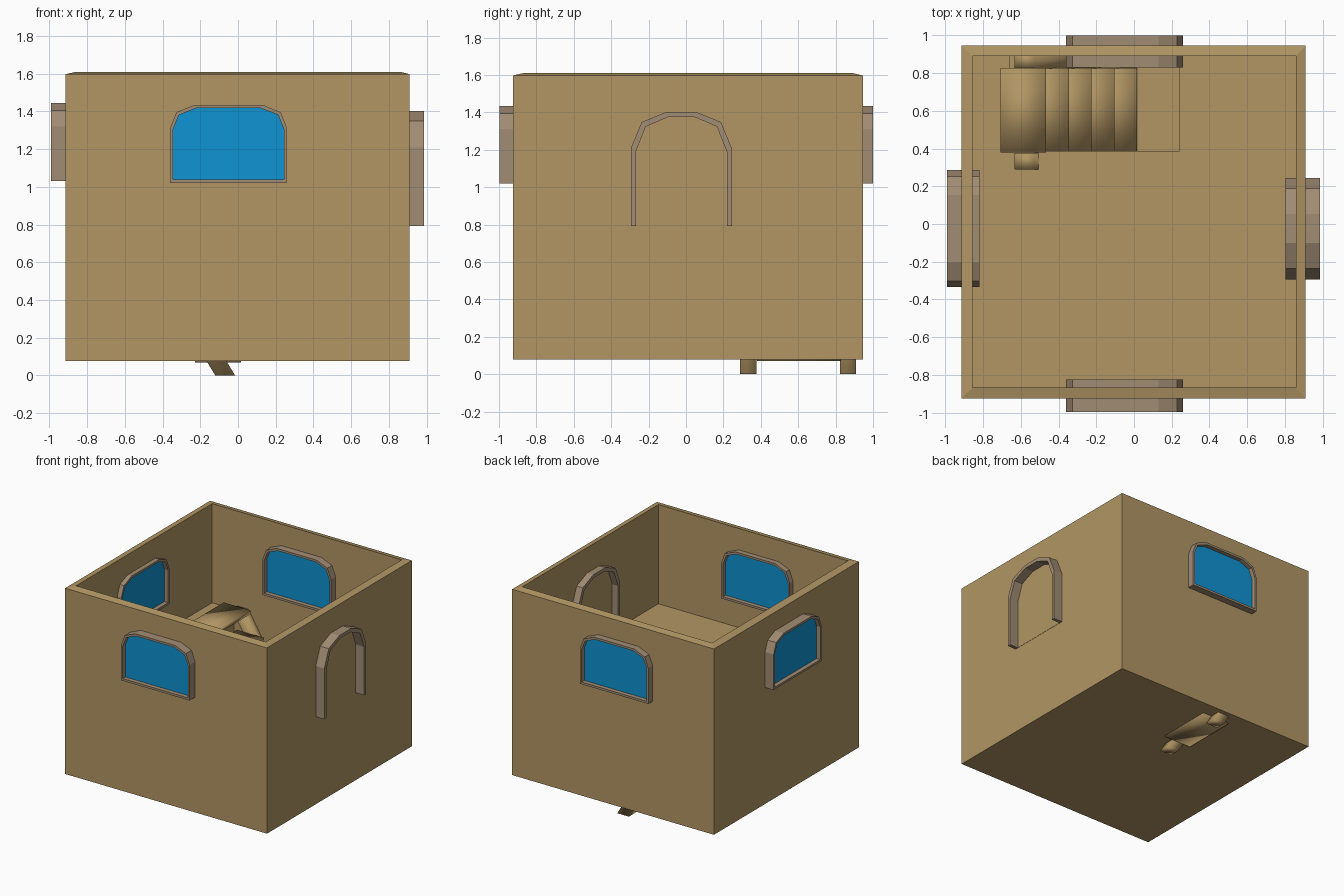
import bpy, bmesh

if "Cube" in bpy.data.objects:
    bpy.data.objects.remove(bpy.data.objects["Cube"])


def material(name, r, g, b):
    m = bpy.data.materials.new(name)
    lin = [((c / 255 + 0.055) / 1.055) ** 2.4 for c in (r, g, b)]
    m.diffuse_color = (*lin, 1)
    m.use_nodes = True
    m.node_tree.nodes["Principled BSDF"].inputs["Base Color"].default_value = m.diffuse_color
    return m


TAN = material("tan wall", 178, 150, 100)
FRAME = material("grey brown frame", 161, 140, 115)
BLUE = material("blue glass", 14, 147, 210)


def make(name, quads, mat, smooth=False, fix=True):
    """Object from a list of polygons given as point lists."""
    bm = bmesh.new()
    for q in quads:
        bm.faces.new([bm.verts.new(p) for p in q])
    bmesh.ops.remove_doubles(bm, verts=bm.verts, dist=1e-5)
    if fix:
        bmesh.ops.recalc_face_normals(bm, faces=bm.faces)
    for f in bm.faces:
        f.smooth = smooth
    me = bpy.data.meshes.new(name)
    bm.to_mesh(me)
    bm.free()
    me.materials.append(mat)
    ob = bpy.data.objects.new(name, me)
    bpy.context.collection.objects.link(ob)
    return ob


def rect(x0, x1, y0, y1, z):
    return [(x0, y0, z), (x1, y0, z), (x1, y1, z), (x0, y1, z)]


def bridge(a, b, closed=True):
    n = len(a)
    return [[a[i], a[(i + 1) % n], b[(i + 1) % n], b[i]]
            for i in range(n if closed else n - 1)]


def prism(a, b):
    return [a, b] + bridge(a, b)


# Building shell: sloped rim, raised floor, stairwell shaft
OX0, OX1, OY0, OY1 = -0.915, 0.91, -0.925, 0.945
IX0, IX1, IY0, IY1 = -0.857, 0.858, -0.868, 0.89
SX0, SX1, SY0 = -0.66, 0.24, 0.387
FLOOR = 0.8
rings = [rect(OX0, OX1, OY0, OY1, 0.078),
         rect(OX0, OX1, OY0, OY1, 1.597),
         rect(IX0, IX1, IY0, IY1, 1.61),
         rect(IX0, IX1, IY0, IY1, FLOOR)]
shell = [rings[0]]
for a, b in zip(rings, rings[1:]):
    shell += bridge(a, b)
shell += [rect(IX0, IX1, IY0, SY0, FLOOR),
          rect(IX0, SX0, SY0, IY1, FLOOR),
          rect(SX1, IX1, SY0, IY1, FLOOR)]
shaft_top = rect(SX0, SX1, SY0, IY1, FLOOR)
shaft_low = rect(SX0, SX1, SY0, IY1, 0.085)
shell += bridge(shaft_top, shaft_low) + [shaft_low]
make("building_shell", shell, TAN)


# Openings: a side maps (along, depth, height) to world space
def front_back(u, d, z):
    return (u, d, z)


def left_right(u, d, z):
    return (d, u, z)


def place(side, outline, d):
    return [side(u, d, z) for u, z in outline]


def shrink(outline, cu, cz, su, sz):
    return [(cu + (u - cu) * su, cz + (z - cz) * sz) for u, z in outline]


def frame(name, side, outer, inner, d0, d1, closed):
    o0, o1 = place(side, outer, d0), place(side, outer, d1)
    i0, i1 = place(side, inner, d0), place(side, inner, d1)
    quads = []
    for a, b in ((o0, o1), (o1, i1), (i1, i0), (i0, o0)):
        quads += bridge(a, b, closed)
    if not closed:
        for k in (0, -1):
            quads.append([o0[k], o1[k], i1[k], i0[k]])
    make(name, quads, FRAME)


def arch(c, z0, half):
    """Mirror the right half of an arch outline about u = c."""
    return ([(c - h, z0 + z) for h, z in half]
            + [(c + h, z0 + z) for h, z in reversed(half)])


WINDOW = [(0.31, 0), (0.31, 0.29), (0.277, 0.375), (0.18, 0.415)]


def window(name, side, c, z0, d0, d1):
    outer = arch(c, z0, WINDOW)
    inner = shrink(outer, c, z0 + 0.2075, 0.95, 0.915)
    frame(name + "_window_frame", side, outer, inner, d0, d1, True)
    make(name + "_window_glass",
         prism(place(side, inner, d0 + 0.035), place(side, inner, d1 - 0.035)),
         BLUE)


window("front", front_back, -0.05, 1.02, -0.997, -0.825)
window("back", front_back, -0.05, 1.02, 0.83, 1.0)
window("left", left_right, -0.025, 1.03, -0.992, -0.82)

# Arched doorway in the right wall, open at the bottom
DOOR = [(0.27, 0), (0.27, 0.415), (0.212, 0.555), (0.077, 0.61)]
door = arch(-0.025, 0.793, DOOR)
door_in = shrink(door, -0.025, 0.793, 0.9, 0.955)
frame("door_frame", left_right, door, door_in, 0.802, 0.987, False)
make("door_panel", prism(place(left_right, door_in, IX1 - 0.002),
                         place(left_right, door_in, OX1 + 0.002)), TAN)

# Stair: two slanted rails and five treads
TOP_Z = 0.835
RUN = -TOP_Z * 0.615
for name, y0, y1 in (("front", 0.289, 0.376), ("back", 0.824, 0.909)):
    side = [(-0.12, 0), (-0.015, 0), (-0.015 + RUN, TOP_Z), (-0.12 + RUN, TOP_Z)]
    make(name + "_stair_rail",
         prism(place(front_back, side, y0), place(front_back, side, y1)),
         TAN, smooth=True)
for i in range(5):
    x1, z = 0.016 - 0.1205 * i, 0.07 + 0.1915 * i
    make(f"stair_tread_{i + 1}",
         prism(rect(x1 - 0.243, x1, 0.38, 0.828, z),
               rect(x1 - 0.243, x1, 0.38, 0.828, z + 0.03)),
         TAN, smooth=True)
